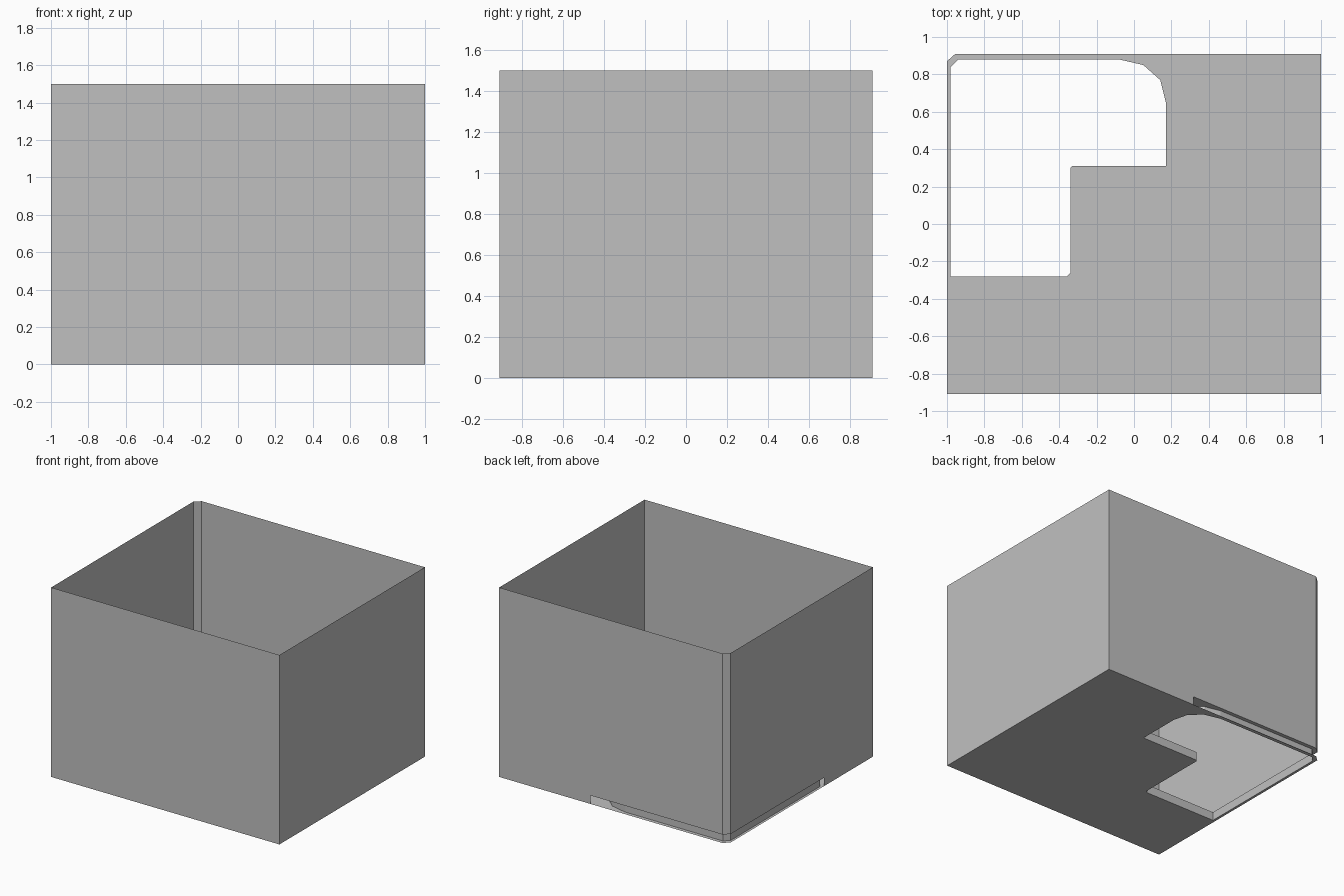
import bpy
import bmesh

cube = bpy.data.objects.get("Cube")
if cube:
    bpy.data.objects.remove(cube, do_unlink=True)

HEIGHT, FLOOR = 1.5, 0.067

grey = bpy.data.materials.new("plain grey")
grey.use_nodes = True
grey.diffuse_color = (0.53, 0.53, 0.53, 1)
grey.node_tree.nodes["Principled BSDF"].inputs["Base Color"].default_value = (0.53, 0.53, 0.53, 1)

# Box outline with one chamfered corner; the slot covers its first three sides
outline = [(0.2, 0.91), (-0.955, 0.91), (-1, 0.87), (-1, -0.3),
           (-1, -0.91), (1, -0.91), (1, 0.91)]
SLOT_SIDES = 3

# Stepped opening through the floor, with a rounded back corner
opening = [(-0.98, 0.84), (-0.94, 0.88), (-0.08, 0.88), (0.05, 0.85),
           (0.14, 0.77), (0.17, 0.65), (0.17, 0.31), (-0.33, 0.31),
           (-0.34, 0.3), (-0.34, -0.26), (-0.36, -0.28), (-0.98, -0.28)]


def finish(name, bm):
    mesh = bpy.data.meshes.new(name)
    bm.to_mesh(mesh)
    bm.free()
    mesh.materials.append(grey)
    obj = bpy.data.objects.new(name, mesh)
    bpy.context.collection.objects.link(obj)
    return obj


def ring(points):
    """Pairs of neighbouring points around a closed loop."""
    return zip(points, points[1:] + points[:1])


def sheet_wall(name, points, top, bottoms):
    """Vertical sheet around a loop, with a lower edge height per side."""
    bm = bmesh.new()
    for (a, b), low in zip(ring(points), bottoms):
        corners = [(*a, low), (*a, top), (*b, top), (*b, low)]
        bm.faces.new([bm.verts.new(c) for c in reversed(corners)])
    bmesh.ops.remove_doubles(bm, verts=bm.verts, dist=0.0001)
    return finish(name, bm)


def pierced_sheet(name, z, up):
    """Flat sheet filling the outline except for the opening."""
    bm = bmesh.new()
    for loop in (outline, opening):
        verts = [bm.verts.new((x, y, z)) for x, y in loop]
        for a, b in ring(verts):
            bm.edges.new((a, b))
    bmesh.ops.triangle_fill(bm, edges=bm.edges[:], use_beauty=True)
    bm.normal_update()
    for face in bm.faces:
        if (face.normal.z > 0) != up:
            face.normal_flip()
    return finish(name, bm)


# Outer walls, raised above the slot
slot_sides = [FLOOR] * SLOT_SIDES
plain_sides = [0] * (len(outline) - SLOT_SIDES)
sheet_wall("outer_walls", list(reversed(outline)), HEIGHT,
           list(reversed(slot_sides + plain_sides))[1:] + [0])

# Underside, inner floor and the rim joining them around the opening
pierced_sheet("underside", 0, False)
pierced_sheet("inner_floor", FLOOR, True)
sheet_wall("opening_rim", opening, FLOOR, [0] * len(opening))
